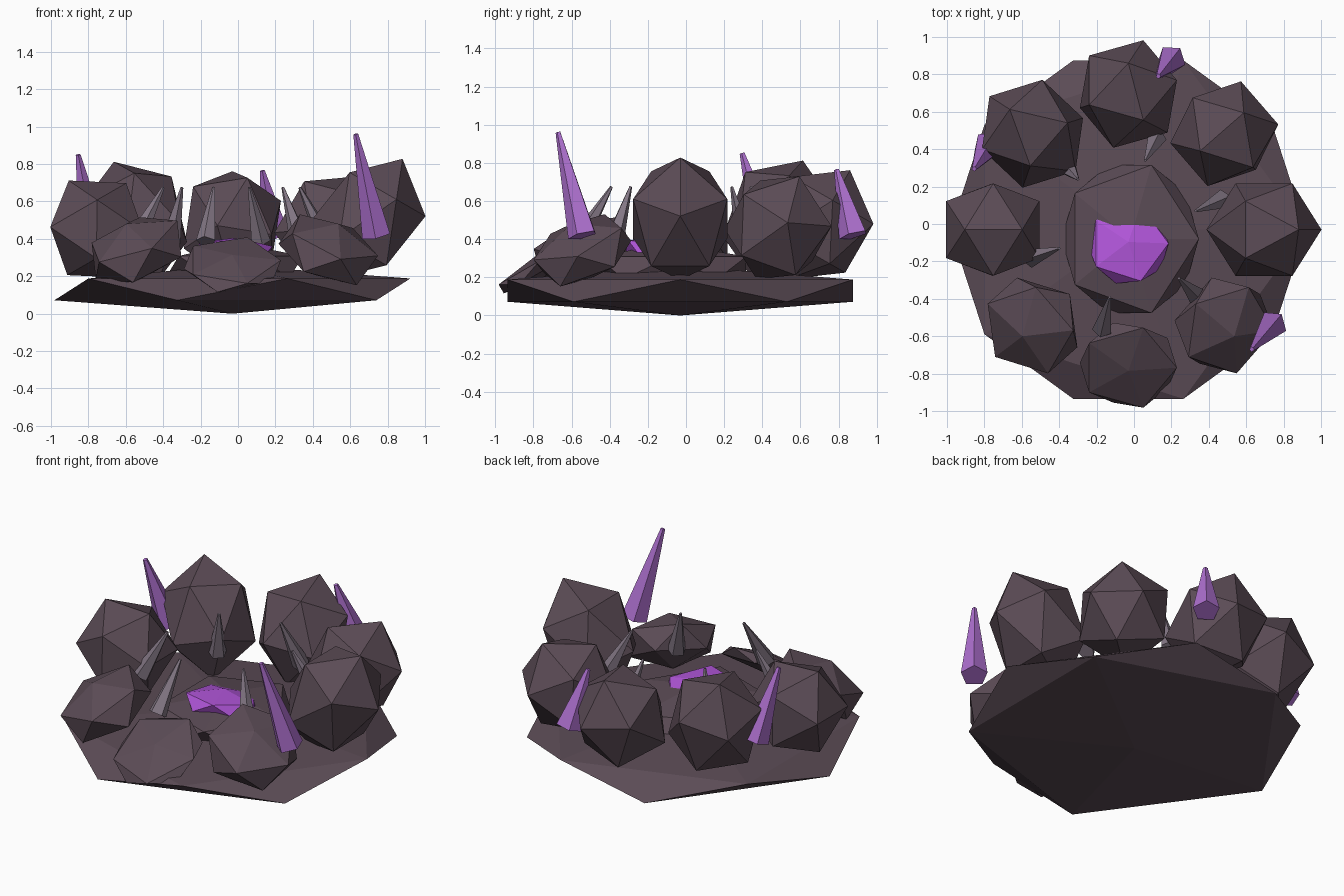
import bpy, bmesh
from math import sin, cos, radians
from mathutils import Matrix, Vector, Euler

cube = bpy.data.objects.get("Cube")
if cube:
    bpy.data.objects.remove(cube)


def material(name, color):
    mat = bpy.data.materials.new(name)
    mat.use_nodes = True
    mat.diffuse_color = (*color, 1)
    bsdf = mat.node_tree.nodes["Principled BSDF"]
    bsdf.inputs["Base Color"].default_value = (*color, 1)
    bsdf.inputs["Roughness"].default_value = 0.9
    return mat


ROCK = material("brown_rock", (0.105, 0.071, 0.092))
PURPLE = material("purple_crystal", (0.42, 0.16, 0.62))
GLOW = material("bright_purple_crystal", (0.43, 0.09, 0.68))
GREY = material("grey_stone", (0.23, 0.185, 0.235))


def finish(name, bm, mat):
    mesh = bpy.data.meshes.new(name)
    bm.to_mesh(mesh)
    bm.free()
    mesh.materials.append(mat)
    obj = bpy.data.objects.new(name, mesh)
    bpy.context.collection.objects.link(obj)
    return obj


def boulder(name, center, scale, tilt, mat):
    """Stretched, tilted icosahedron."""
    bm = bmesh.new()
    matrix = Matrix.LocRotScale(Vector(center), Euler(tilt), Vector(scale))
    bmesh.ops.create_icosphere(bm, subdivisions=1, radius=1, matrix=matrix)
    return finish(name, bm, mat)


def spike(name, base, tip, base_radius, tip_radius, mat):
    """Five-sided tapered shard from base to tip."""
    base, tip = Vector(base), Vector(tip)
    axis = tip - base
    matrix = Matrix.LocRotScale((base + tip) / 2, axis.to_track_quat('Z', 'Y'), None)
    bm = bmesh.new()
    bmesh.ops.create_cone(bm, cap_ends=True, segments=5, radius1=base_radius,
                          radius2=tip_radius, depth=axis.length, matrix=matrix)
    return finish(name, bm, mat)


# Ground slab, middle mound and the crystal poking out of it
boulder("ground_slab", (-0.03, -0.03, 0.13), (1.064, 1.064, 0.13), (0, 0, 0), ROCK)
boulder("middle_mound", (-0.02, -0.08, 0.25), (0.41, 0.465, 0.13), (0, 0, 0), ROCK)
boulder("middle_crystal", (-0.03, -0.11, 0.325), (0.24, 0.24, 0.08),
        (radians(-10), 0, 0), GLOW)

# Ring of eight boulders leaning outward, each with its own height
LEAN = radians(30)
heights = [0.37, 0.31, 0.33, 0.36, 0.30, 0.16, 0.06, 0.16]
for i, height in enumerate(heights):
    a = radians(45 * i)
    center = (-0.03 + 0.725 * cos(a), -0.03 + 0.725 * sin(a), 0.215 + 0.79 * height)
    boulder(f"ring_boulder_{i + 1}", center, (0.29, 0.29, height),
            (-LEAN * sin(a), LEAN * cos(a), 0), ROCK)

# Tall outer crystals
outer = [((0.74, -0.54, 0.42), (0.63, -0.67, 0.96)),
         ((0.20, 0.88, 0.42), (0.13, 0.79, 0.765)),
         ((-0.78, 0.42, 0.42), (-0.855, 0.295, 0.85))]
for i, (base, tip) in enumerate(outer):
    spike(f"outer_crystal_{i + 1}", base, tip, 0.08, 0.014, PURPLE)

# Small stone fangs leaning toward the middle
fangs = [((0.12, 0.46), (0.06, 0.34)), ((0.47, 0.13), (0.33, 0.07)),
         ((0.33, -0.38), (0.24, -0.29)), ((-0.17, -0.56), (-0.13, -0.39)),
         ((-0.55, -0.18), (-0.40, -0.13)), ((-0.36, 0.31), (-0.30, 0.24))]
for i, (base, tip) in enumerate(fangs):
    spike(f"stone_fang_{i + 1}", (*base, 0.385), (*tip, 0.675), 0.055, 0.008, GREY)
